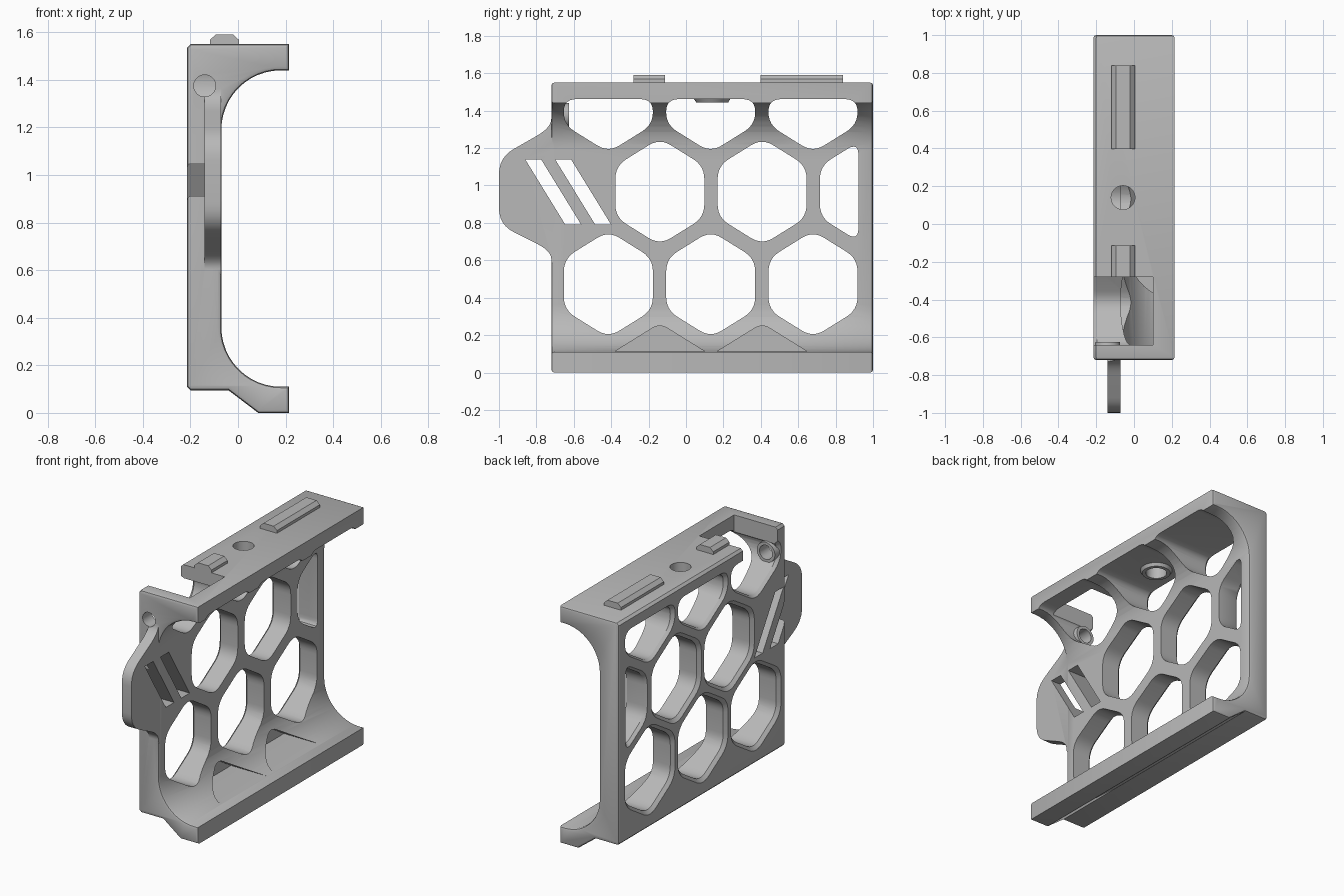
import bpy, bmesh, math
from mathutils import Vector

cube = bpy.data.objects.get("Cube")
if cube:
    bpy.data.objects.remove(cube, do_unlink=True)

grey = bpy.data.materials.new("mid_grey")
grey.use_nodes = True
colour = (0.48, 0.48, 0.48, 1)
grey.diffuse_color = colour
grey.node_tree.nodes["Principled BSDF"].inputs["Base Color"].default_value = colour


def rounded(points, size, steps=6):
    """Round every corner of a 2D outline."""
    out, pts = [], [Vector(p) for p in points]
    for i, p in enumerate(pts):
        a, b = pts[i - 1] - p, pts[(i + 1) % len(pts)] - p
        s = p + a.normalized() * min(size, a.length * 0.48)
        e = p + b.normalized() * min(size, b.length * 0.48)
        for k in range(steps + 1):
            t = k / steps
            out.append(s * (1 - t) ** 2 + p * 2 * t * (1 - t) + e * t * t)
    return out


def clip(points, axis, limit, sign):
    """Keep the side of a convex outline where sign * (value - limit) <= 0."""
    out = []
    for i, p in enumerate(points):
        q = points[i - 1]
        dp, dq = sign * (p[axis] - limit), sign * (q[axis] - limit)
        if dp * dq < 0:
            out.append(Vector(q).lerp(Vector(p), dq / (dq - dp)))
        if dp <= 0:
            out.append(Vector(p))
    return out


def loft(name, loops):
    """Skin a stack of matching 3D loops and cap the ends."""
    bm = bmesh.new()
    rings = [[bm.verts.new(p) for p in loop] for loop in loops]
    n = len(rings[0])
    for low, high in zip(rings, rings[1:]):
        for i in range(n):
            j = (i + 1) % n
            bm.faces.new((low[i], low[j], high[j], high[i]))
    bm.faces.new(rings[0])
    bm.faces.new(rings[-1])
    bmesh.ops.recalc_face_normals(bm, faces=bm.faces)
    mesh = bpy.data.meshes.new(name)
    bm.to_mesh(mesh)
    bm.free()
    mesh.materials.append(grey)
    ob = bpy.data.objects.new(name, mesh)
    bpy.context.collection.objects.link(ob)
    return ob


def side_prism(name, outline, layers):
    """Loft a y-z outline along x; layers hold (x, scale)."""
    c = sum((Vector(p) for p in outline), Vector((0, 0))) / len(outline)
    return loft(name, [[(x, *(c + (Vector(p) - c) * s)) for p in outline]
                       for x, s in layers])


def box(name, lo, hi):
    rect = [(lo[1], lo[2]), (hi[1], lo[2]), (hi[1], hi[2]), (lo[1], hi[2])]
    return side_prism(name, rect, [(lo[0], 1), (hi[0], 1)])


def rod(name, axis, centre, layers, n=32):
    """Turned part along y or z; layers hold (position, radius)."""
    loops = []
    for pos, r in layers:
        ring = [(centre[0] + r * math.cos(2 * math.pi * k / n),
                 centre[1] + r * math.sin(2 * math.pi * k / n)) for k in range(n)]
        loops.append([(u, pos, v) if axis == "y" else (u, v, pos) for u, v in ring])
    return loft(name, loops)


def combine(target, tool, operation):
    mod = target.modifiers.new("cut", "BOOLEAN")
    mod.operation, mod.solver, mod.object = operation, "EXACT", tool
    bpy.context.view_layer.objects.active = target
    bpy.ops.object.modifier_apply(modifier=mod.name)
    bpy.data.objects.remove(tool, do_unlink=True)


# Channel body: C-shaped section run along y
FRONT, BACK, OUT, IN, TOP = -0.72, 1.0, -0.215, -0.07, 1.55
RADIUS, ARC_X = 0.25, 0.18


def fillet(z, start):
    return [(ARC_X + RADIUS * math.cos(a), z + RADIUS * math.sin(a))
            for a in [math.radians(start + 7.5 * k) for k in range(13)]]


section = [(OUT, 0.11), (OUT, TOP - 0.015), (OUT + 0.015, TOP), (0.215, TOP), (0.215, 1.44)]
section += fillet(1.19, 90) + fillet(0.36, 180)
section += [(0.215, 0.11), (0.215, 0), (0.085, 0), (-0.04, 0.095), (OUT + 0.015, 0.095)]
body = loft("channel_body", [[(x, y, z) for x, z in section] for y in (FRONT, BACK)])

# Softened end edges
bm = bmesh.new()
bm.from_mesh(body.data)
ends = [e for e in bm.edges if abs(e.verts[0].co.y - e.verts[1].co.y) < 1e-4]
bmesh.ops.bevel(bm, geom=ends, offset=0.015, segments=2, profile=0.5,
                affect="EDGES", clamp_overlap=True)
bm.to_mesh(body.data)
bm.free()

# Side tab at the front edge
tab = [(-0.55, 0.5), (FRONT, 0.56), (FRONT, 0.65), (-1, 0.79),
       (-1, 1.15), (FRONT, 1.31), (FRONT, 1.41), (-0.55, 1.4)]
combine(body, side_prism("side_tab", rounded(tab, 0.09), [(-0.14, 1), (IN - 0.001, 1)]), "UNION")

# Honeycomb openings, flared on the outer face
HEX = [(0, -0.285), (0.238, -0.137), (0.238, 0.137),
       (0, 0.285), (-0.238, 0.137), (-0.238, -0.137)]
PITCH, ROW = 0.547, 0.495


def cell(y, z):
    return [Vector((y + u, z + v)) for u, v in HEX]


for row, first, count in ((0, -0.415, 3), (1, -0.14, 3), (2, -0.415, 3)):
    for k in range(count):
        shape = cell(first + k * PITCH, 0.472 + row * ROW)
        shape = clip(clip(shape, 0, 0.922, 1), 1, 1.462, 1)
        outline = rounded(shape, 0.07)
        layers = [(OUT - 0.01, 1.13), (OUT + 0.02, 1), (0.3, 1)]
        combine(body, side_prism("cell_cutter", outline, layers), "DIFFERENCE")

# Blind pockets in the lower fillet
for k in range(2):
    shape = clip(cell(-0.14 + k * PITCH, 0.472 - ROW), 1, 0.113, -1)
    combine(body, side_prism("pocket_cutter", rounded(shape, 0.05),
                             [(-0.12, 1), (0.3, 1)]), "DIFFERENCE")

# Two plain slanted vent slots
for y in (-0.84, -0.68):
    slot = [(y, 1.14), (y + 0.085, 1.14), (y + 0.3, 0.79), (y + 0.215, 0.79)]
    slot = [(u - 0.02, v) for u, v in slot]
    combine(body, side_prism("slot_cutter", slot, [(-0.3, 1), (0.1, 1)]), "DIFFERENCE")

# Notch in the top flange
combine(body, box("notch_cutter", (-0.3, -0.64, 1.41), (0.1, -0.28, 1.7)), "DIFFERENCE")

# Bosses and screw holes
combine(body, rod("flange_boss", "z", (-0.058, 0.14), [(1.443, 0.085), (1.5, 0.12)]), "UNION")
combine(body, rod("flange_hole", "z", (-0.058, 0.14), [(1.3, 0.063), (1.7, 0.063)]), "DIFFERENCE")
combine(body, rod("front_boss", "y", (-0.14, 1.375), [(-0.68, 0.072), (-0.625, 0.065)]), "UNION")
combine(body, rod("front_hole", "y", (-0.14, 1.375), [(-0.8, 0.046), (-0.55, 0.046)]), "DIFFERENCE")

# Locating ribs on top
parts = [body]
for name, y0, y1 in (("front_rib", -0.28, -0.113), ("rear_rib", 0.397, 0.84)):
    rib = [(-0.118, 1.545), (0.004, 1.545), (0.004, 1.568),
           (-0.02, 1.59), (-0.094, 1.59), (-0.118, 1.568)]
    parts.append(loft(name, [[(x, y, z) for x, z in rib] for y in (y0, y1)]))

for ob in parts:
    bpy.ops.object.select_all(action="DESELECT")
    ob.select_set(True)
    bpy.context.view_layer.objects.active = ob
    bpy.ops.object.shade_smooth_by_angle(angle=math.radians(30))
